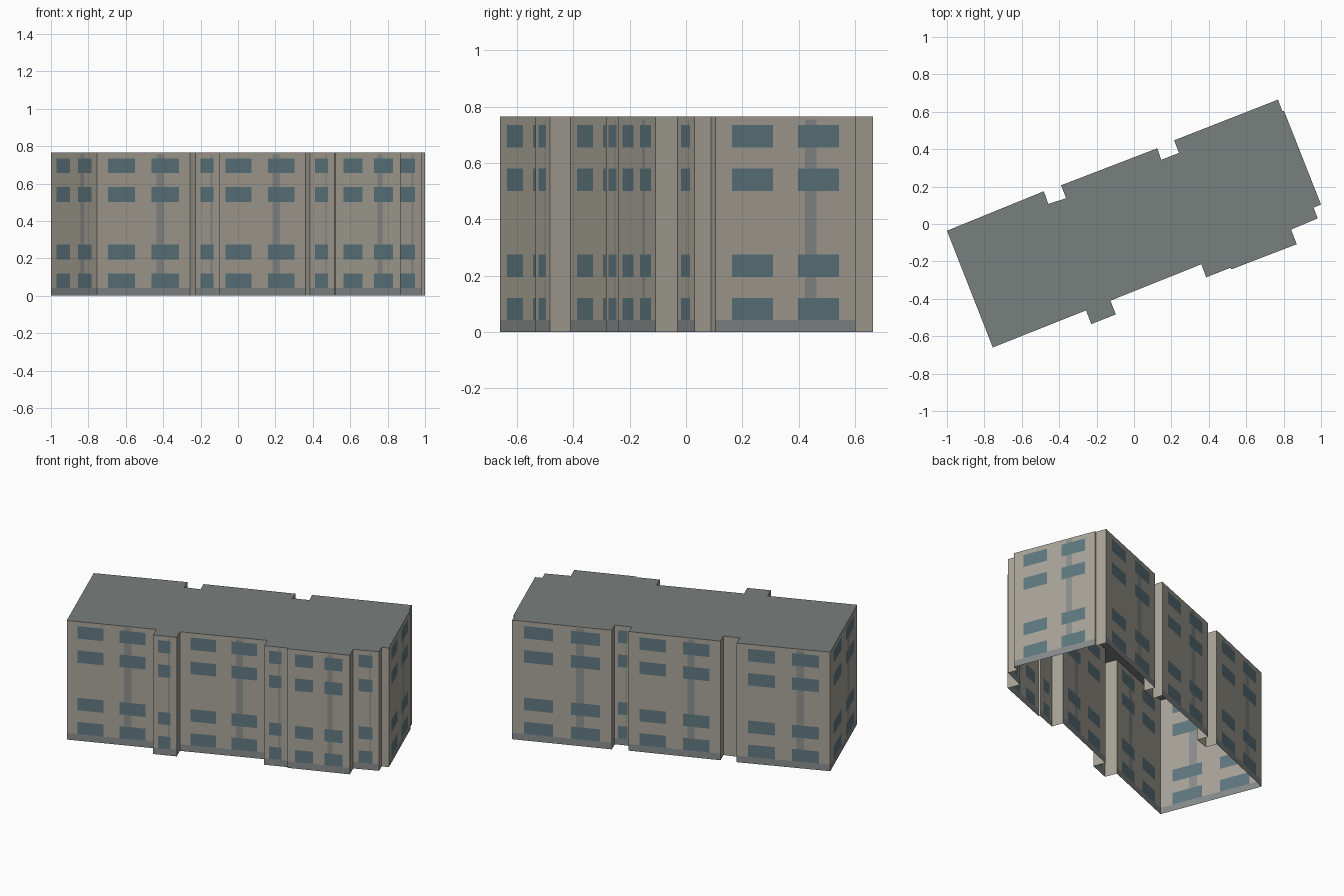
import bpy, bmesh

if "Cube" in bpy.data.objects:
    bpy.data.objects.remove(bpy.data.objects["Cube"])

H = 0.765
# Footprint corners (counter-clockwise) with number of window columns on the wall that starts there
PLAN = [
    (-1.0, -0.036, 2), (-0.755, -0.66, 2), (-0.257, -0.462, 0), (-0.228, -0.535, 1),
    (-0.097, -0.483, 0), (-0.126, -0.41, 2), (0.36, -0.215, 0), (0.386, -0.285, 1),
    (0.516, -0.234, 0), (0.522, -0.242, 2), (0.87, -0.108, 0), (0.84, -0.03, 1),
    (0.982, 0.03, 0), (0.96, 0.088, 0), (1.0, 0.104, 2), (0.803, 0.603, 0),
    (0.793, 0.603, 0), (0.77, 0.665, 2), (0.214, 0.447, 0), (0.241, 0.38, 1),
    (0.145, 0.343, 0), (0.125, 0.405, 2), (-0.39, 0.207, 0), (-0.363, 0.138, 0),
    (-0.458, 0.107, 0), (-0.482, 0.175, 2),
]
# Horizontal layout of each wall type: (end fraction, kind of column)
COLUMNS = {
    0: [(1.0, "wall")],
    1: [(0.2, "wall"), (0.62, "window"), (0.69, "pipe_window"), (0.74, "window"), (1.0, "wall")],
    2: [(0.12, "wall"), (0.41, "window"), (0.59, "wall"), (0.64, "window"),
        (0.72, "pipe_window"), (0.88, "window"), (1.0, "wall")],
}
# Vertical layout: (top height, is window row)
ROWS = [(0.042, False), (0.12, True), (0.195, False), (0.275, True), (0.5, False),
        (0.58, True), (0.655, False), (0.735, True), (0.755, False), (H, False)]

PARTS = {
    "walls": (0.40, 0.375, 0.32, 1),
    "windows": (0.115, 0.19, 0.215, 1),
    "downpipe_strips": (0.26, 0.275, 0.265, 1),
    "plinth": (0.245, 0.26, 0.26, 1),
    "roof": (0.19, 0.215, 0.205, 1),
}
meshes = {name: bmesh.new() for name in PARTS}


def add_face(part, points):
    bm = meshes[part]
    bm.faces.new([bm.verts.new(p) for p in points])


def pick_part(kind, row, is_window):
    if is_window and "window" in kind:
        return "windows"
    if row == 0:
        return "plinth"
    if "pipe" in kind and row < len(ROWS) - 1:
        return "downpipe_strips"
    return "walls"


def add_wall(a, b, count):
    if count == 0:
        add_face("walls", [(*a, 0), (*b, 0), (*b, H), (*a, H)])
        return
    at = lambda t: (a[0] + (b[0] - a[0]) * t, a[1] + (b[1] - a[1]) * t)
    t0 = 0.0
    for t1, kind in COLUMNS[count]:
        p, q, z0 = at(t0), at(t1), 0.0
        for row, (z1, is_window) in enumerate(ROWS):
            add_face(pick_part(kind, row, is_window),
                     [(*p, z0), (*q, z0), (*q, z1), (*p, z1)])
            z0 = z1
        t0 = t1


# Facades
for i, (x, y, count) in enumerate(PLAN):
    nx, ny, _ = PLAN[(i + 1) % len(PLAN)]
    add_wall((x, y), (nx, ny), count)

# Flat roof; the underside of the building stays open
add_face("roof", [(x, y, H) for x, y, _ in PLAN])

# Turn each part into an object
for name, color in PARTS.items():
    bm = meshes[name]
    bmesh.ops.remove_doubles(bm, verts=bm.verts, dist=1e-5)
    if name == "roof":
        bmesh.ops.triangulate(bm, faces=bm.faces)
    mesh = bpy.data.meshes.new(name)
    bm.to_mesh(mesh)
    bm.free()
    mat = bpy.data.materials.new(name + "_colour")
    mat.diffuse_color = color
    mat.use_nodes = True
    mat.node_tree.nodes["Principled BSDF"].inputs["Base Color"].default_value = mat.diffuse_color
    mesh.materials.append(mat)
    bpy.context.collection.objects.link(bpy.data.objects.new(name, mesh))
